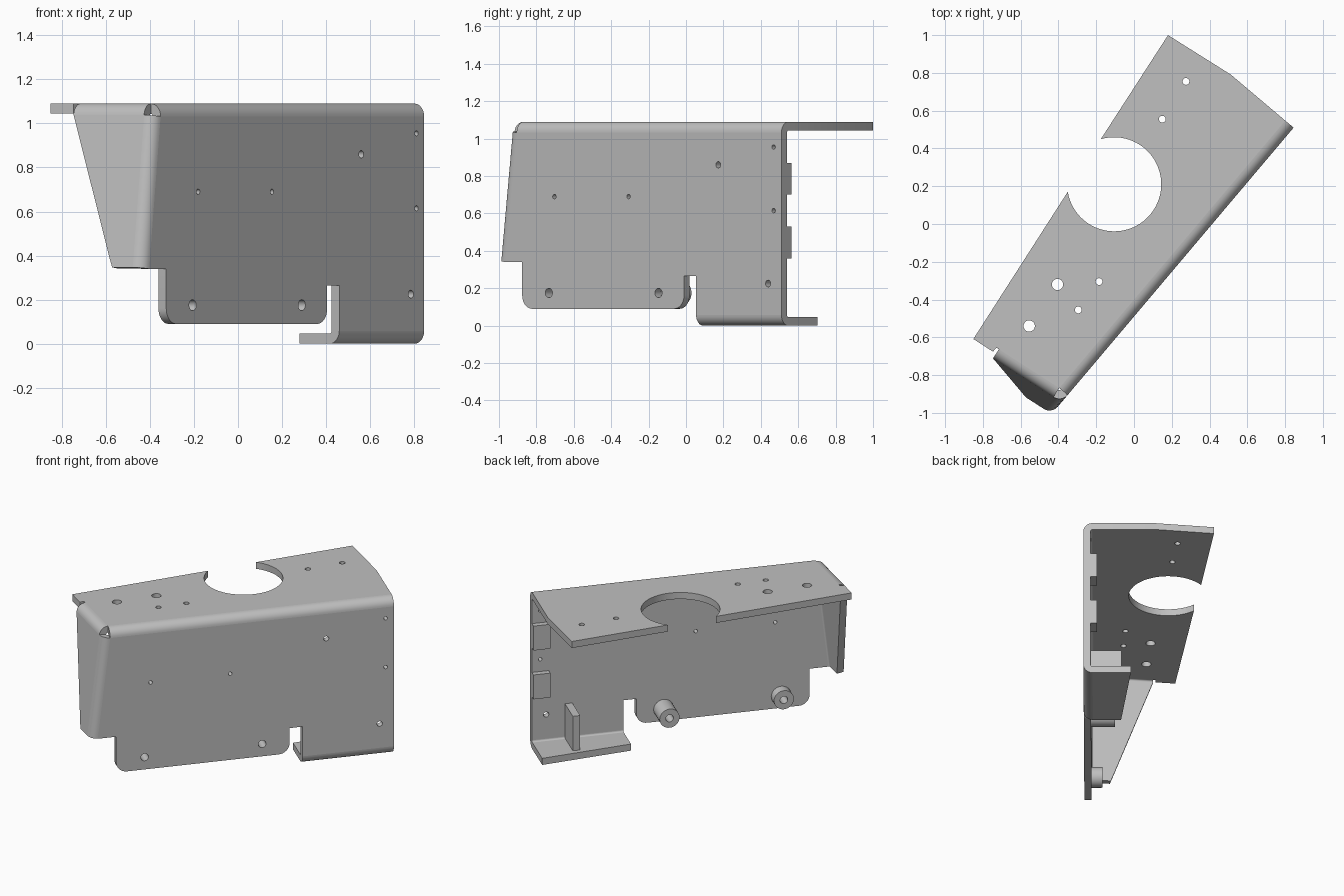
import bpy, bmesh, math
from mathutils import Matrix, Vector

if "Cube" in bpy.data.objects:
    bpy.data.objects.remove(bpy.data.objects["Cube"])

T = 0.046            # sheet thickness
RI = 0.012           # inner bend radius
RO = RI + T          # outer bend radius
H = 1.09             # overall height
ZC = H - RO          # height of the upper bend axis
PLACE = Matrix.Translation((0.845, 0.51, 0)) @ Matrix.Rotation(math.radians(49.8), 4, 'Z')

metal = bpy.data.materials.new("grey_metal")
metal.use_nodes = True
GREY = (0.527, 0.527, 0.527, 1)
metal.diffuse_color = GREY
metal.node_tree.nodes["Principled BSDF"].inputs["Base Color"].default_value = GREY
parts = []


def finish(name, bm):
    bmesh.ops.recalc_face_normals(bm, faces=bm.faces)
    mesh = bpy.data.meshes.new(name)
    bm.to_mesh(mesh)
    bm.free()
    mesh.materials.append(metal)
    ob = bpy.data.objects.new(name, mesh)
    ob.matrix_world = PLACE
    bpy.context.collection.objects.link(ob)
    parts.append(ob)


def frame(origin, x, y):
    x, y = Vector(x).normalized(), Vector(y).normalized()
    m = Matrix((x, y, x.cross(y))).transposed().to_4x4()
    m.translation = origin
    return m


def arc(cx, cy, r, a0, a1, n=8):
    angles = [math.radians(a0 + (a1 - a0) * i / n) for i in range(n + 1)]
    return [(cx + r * math.cos(a), cy + r * math.sin(a)) for a in angles]


def circle(cx, cy, r, n=24):
    return arc(cx, cy, r, 0, 360, n)[:-1]


def rect(x0, y0, x1, y1):
    return [(x0, y0), (x1, y0), (x1, y1), (x0, y1)]


def plate(name, m, outline, holes=(), thick=T):
    """Flat sheet with holes, going from its outer face inward."""
    bm = bmesh.new()
    edges = []
    for loop in [outline, *holes]:
        vs = [bm.verts.new((x, y, 0)) for x, y in loop]
        edges += [bm.edges.new((vs[i - 1], vs[i])) for i in range(len(vs))]
    bmesh.ops.triangle_fill(bm, edges=edges, use_beauty=True, normal=(0, 0, 1))
    ext = bmesh.ops.extrude_face_region(bm, geom=bm.faces[:], use_keep_orig=True)
    moved = [g for g in ext["geom"] if isinstance(g, bmesh.types.BMVert)]
    bmesh.ops.translate(bm, verts=moved, vec=(0, 0, -thick))
    bm.transform(m)
    finish(name, bm)


def bend(name, a, b, n1, n2, steps=8):
    """Rounded fold about the axis a-b, turning from normal n1 to n2."""
    bm = bmesh.new()
    n1, n2 = Vector(n1), Vector(n2)
    rings = []
    for end in (Vector(a), Vector(b)):
        dirs = [n1.slerp(n2, i / steps) for i in range(steps + 1)]
        pts = [end + d * RO for d in dirs] + [end + d * RI for d in reversed(dirs)]
        rings.append([bm.verts.new(p) for p in pts])
    lo, hi = rings
    for i in range(len(lo)):
        bm.faces.new((lo[i - 1], lo[i], hi[i], hi[i - 1]))
    bm.faces.new(lo)
    bm.faces.new(hi)
    finish(name, bm)


# Frames: x along the front sheet, y backward, z up
FRONT = frame((0, 0, 0), (1, 0, 0), (0, 0, 1))
TOP = frame((0, 0, H), (1, 0, 0), (0, 1, 0))

# Flared side flange plane
back = Vector((-0.131, 0.991, 0)).normalized()
corner = Vector((-1.9, 0, 1.07))
rise = Vector((0.085, 0, 0.73))
side_n = (-back).cross(rise).normalized()


def fold_axis(z):
    x = corner.x + (-RO - RO * side_n.y - (z - corner.z) * side_n.z) / side_n.x
    return Vector((x, RO, z))


top_c, low_c = fold_axis(ZC), fold_axis(0.34)

# Front sheet with slot, rounded tab and holes
outline = [(0, RO), (0, ZC), (top_c.x, ZC), (low_c.x, 0.34), (-1.814, 0.34)]
outline += arc(-1.744, 0.16, 0.07, 180, 270) + arc(-0.752, 0.16, 0.07, 270, 360)
outline += [(-0.682, 0.265), (-0.597, 0.265), (-0.597, RO)]
front_holes = [(0.81, 0.955, 0.012), (0.56, 0.86, 0.017), (0.155, 0.69, 0.012),
               (-0.18, 0.69, 0.012), (0.81, 0.615, 0.012), (0.785, 0.225, 0.018),
               (0.29, 0.175, 0.025), (-0.205, 0.175, 0.025)]
plate("front_sheet", FRONT, outline,
      [circle((x - 0.845) / 0.645, z, r) for x, z, r in front_holes])

# Top sheet with the large open cutout
outline = [(0, RO), (0, 0.436), (-0.055, 0.824)]
outline += arc(-0.842, 0.532, 0.249, 56.8, -220.6, 56)
outline += [(-1.949, 0.573), (-1.933, 0.45),
            (top_c.x + back.x / back.y * (0.45 - RO), 0.45), (top_c.x, RO)]
top_holes = [(0.275, 0.755, 0.018), (0.15, 0.555, 0.018), (-0.185, -0.305, 0.018),
             (-0.295, -0.455, 0.018), (-0.405, -0.32, 0.03), (-0.555, -0.54, 0.03)]
loops = []
for x, y, r in top_holes:
    q = PLACE.inverted() @ Vector((x, y, 0))
    loops.append(circle(q.x, q.y, r))
plate("top_sheet", TOP, outline, loops)

# Lower flange
plate("lower_flange", frame((0, 0, T), (1, 0, 0), (0, 1, 0)),
      [(0, RO), (0, 0.3), (-0.597, 0.236), (-0.597, RO)])

# Side flange, tapering downward
m = frame(top_c + side_n * RO, -back, rise)
long_end, short_end = top_c + back * 0.38, low_c + back * 0.11
clip = fold_axis(0.375) + back * 0.125
flat = [m.inverted() @ (p + side_n * RO) for p in (top_c, long_end, clip, short_end, low_c)]
plate("side_flange", m, [(p.x, p.y) for p in flat])

# Folds joining the sheets
FWD, UP, DOWN = (0, -1, 0), (0, 0, 1), (0, 0, -1)
bend("top_fold", (0, RO, ZC), top_c, FWD, UP)
bend("lower_fold", (0, RO, RO), (-0.597, RO, RO), FWD, DOWN)
bend("side_fold", top_c, low_c, FWD, side_n)
bend("side_top_fold", top_c, long_end, UP, side_n)

# Stiffening rib on the lower flange
plate("rib", frame((0, 0, 0.286), (1, 0, 0), (0, 1, 0)),
      rect(-0.264, T, -0.216, 0.24), thick=0.286 - T)

# Locating blocks at the end of the front sheet
for name, z in (("upper_block", 0.87), ("lower_block", 0.53)):
    plate(name, frame((0, 0, z), (1, 0, 0), (0, 1, 0)),
          rect(-0.11, T, 0, 0.085), thick=0.17)

# Hollow standoffs behind the tab
for name, x, length in (("long_standoff", -0.86, 0.15), ("short_standoff", -1.628, 0.068)):
    plate(name, frame((0, T, 0), (1, 0, 0), (0, 0, 1)),
          circle(x, 0.175, 0.065, 32), [circle(x, 0.175, 0.025)], length)

# Smooth the round surfaces
bpy.ops.object.select_all(action='DESELECT')
for ob in parts:
    ob.select_set(True)
bpy.context.view_layer.objects.active = parts[0]
bpy.ops.object.shade_smooth_by_angle(angle=math.radians(30))
